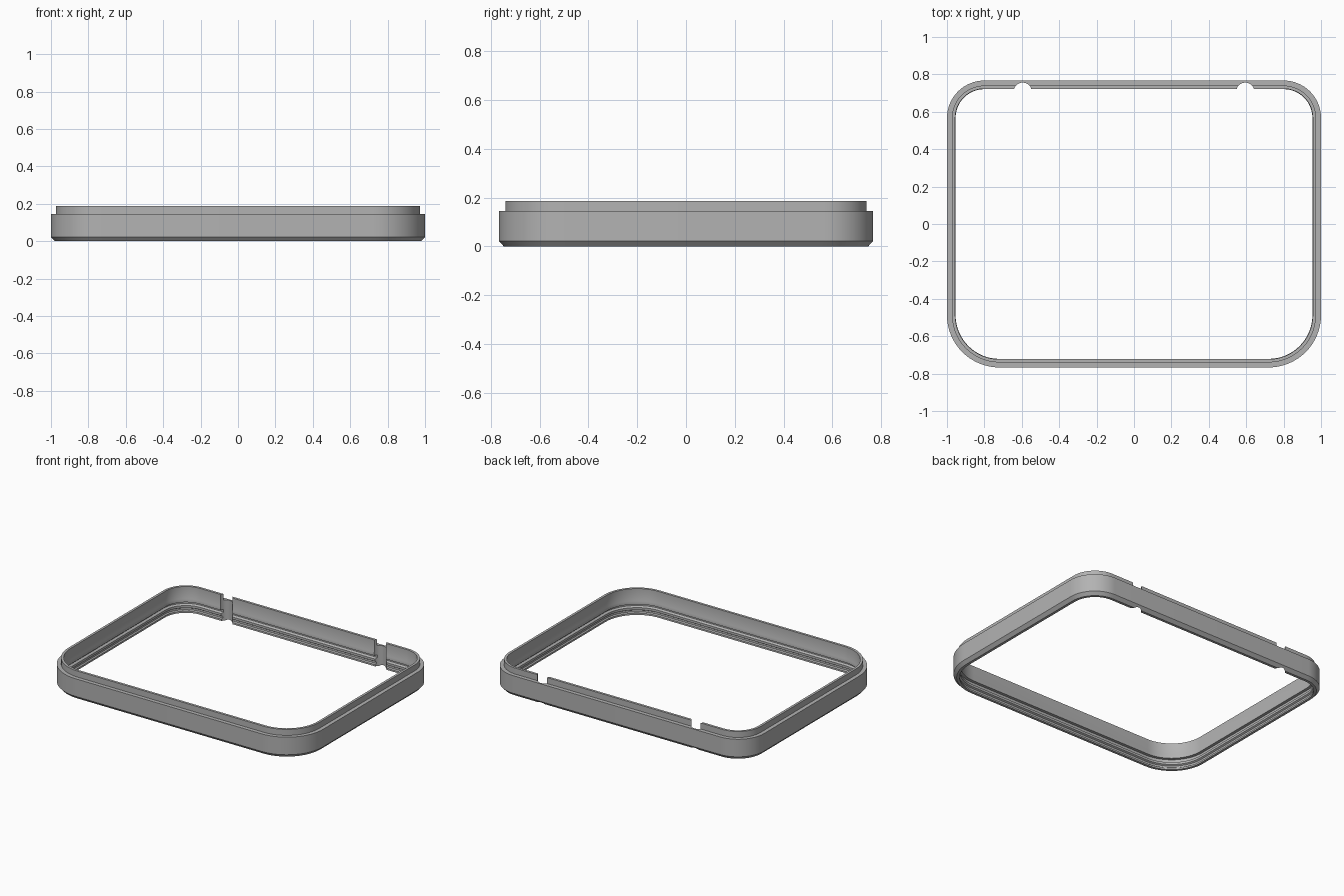
import bpy
import bmesh
from math import cos, sin, pi

if "Cube" in bpy.data.objects:
    bpy.data.objects.remove(bpy.data.objects["Cube"], do_unlink=True)

HALF_X, HALF_Y = 1.0, 0.767
BACK_R, FRONT_R = 0.20, 0.28
ARC_STEPS = 16

# Wall cross-section as (inset from outer face, height)
PROFILE = [
    (0.020, 0.0), (0.0, 0.022), (0.0, 0.145), (0.027, 0.145),
    (0.027, 0.187), (0.044, 0.187), (0.044, 0.105), (0.046, 0.100),
    (0.046, 0.078), (0.026, 0.078), (0.026, 0.060), (0.040, 0.052),
    (0.040, 0.036), (0.030, 0.030), (0.030, 0.018), (0.038, 0.012),
    (0.038, 0.0),
]

grey = bpy.data.materials.new("plain grey")
grey.use_nodes = True
grey.diffuse_color = (0.45, 0.45, 0.45, 1)
grey.node_tree.nodes["Principled BSDF"].inputs["Base Color"].default_value = grey.diffuse_color


def outline(inset):
    """Rounded rectangle with wider front corners, pulled in by inset."""
    points = []
    for i, (sx, sy) in enumerate([(1, 1), (-1, 1), (-1, -1), (1, -1)]):
        radius = BACK_R if sy > 0 else FRONT_R
        cx, cy = sx * (HALF_X - radius), sy * (HALF_Y - radius)
        for k in range(ARC_STEPS + 1):
            a = (i + k / ARC_STEPS) * pi / 2
            points.append((cx + (radius - inset) * cos(a), cy + (radius - inset) * sin(a)))
    return points


# Bezel ring: sweep the cross-section around the outline
bm = bmesh.new()
loops = [[bm.verts.new((x, y, z)) for x, y in outline(inset)] for inset, z in PROFILE]
for a, b in zip(loops, loops[1:] + loops[:1]):
    for j in range(len(a)):
        k = (j + 1) % len(a)
        bm.faces.new((a[j], a[k], b[k], b[j]))
bmesh.ops.recalc_face_normals(bm, faces=bm.faces)
mesh = bpy.data.meshes.new("bezel_ring")
bm.to_mesh(mesh)
bm.free()
mesh.materials.append(grey)
ring = bpy.data.objects.new("bezel_ring", mesh)
bpy.context.collection.objects.link(ring)

# Two round notches down the inside of the back wall
for side in (-1, 1):
    bpy.ops.mesh.primitive_cylinder_add(vertices=32, radius=0.048, depth=0.5,
                                        location=(side * 0.595, 0.708, 0.1))
    cutter = bpy.context.object
    cutter.name = "notch_cutter"
    cutter.hide_render = True
    cutter.data.materials.append(grey)
    notch = ring.modifiers.new("notch", "BOOLEAN")
    notch.operation = "DIFFERENCE"
    notch.solver = "EXACT"
    notch.object = cutter
    bpy.ops.object.select_all(action="DESELECT")
    ring.select_set(True)
    bpy.context.view_layer.objects.active = ring
    bpy.ops.object.modifier_apply(modifier=notch.name)
    bpy.data.objects.remove(cutter, do_unlink=True)

bpy.ops.object.shade_smooth_by_angle(angle=pi / 7)
